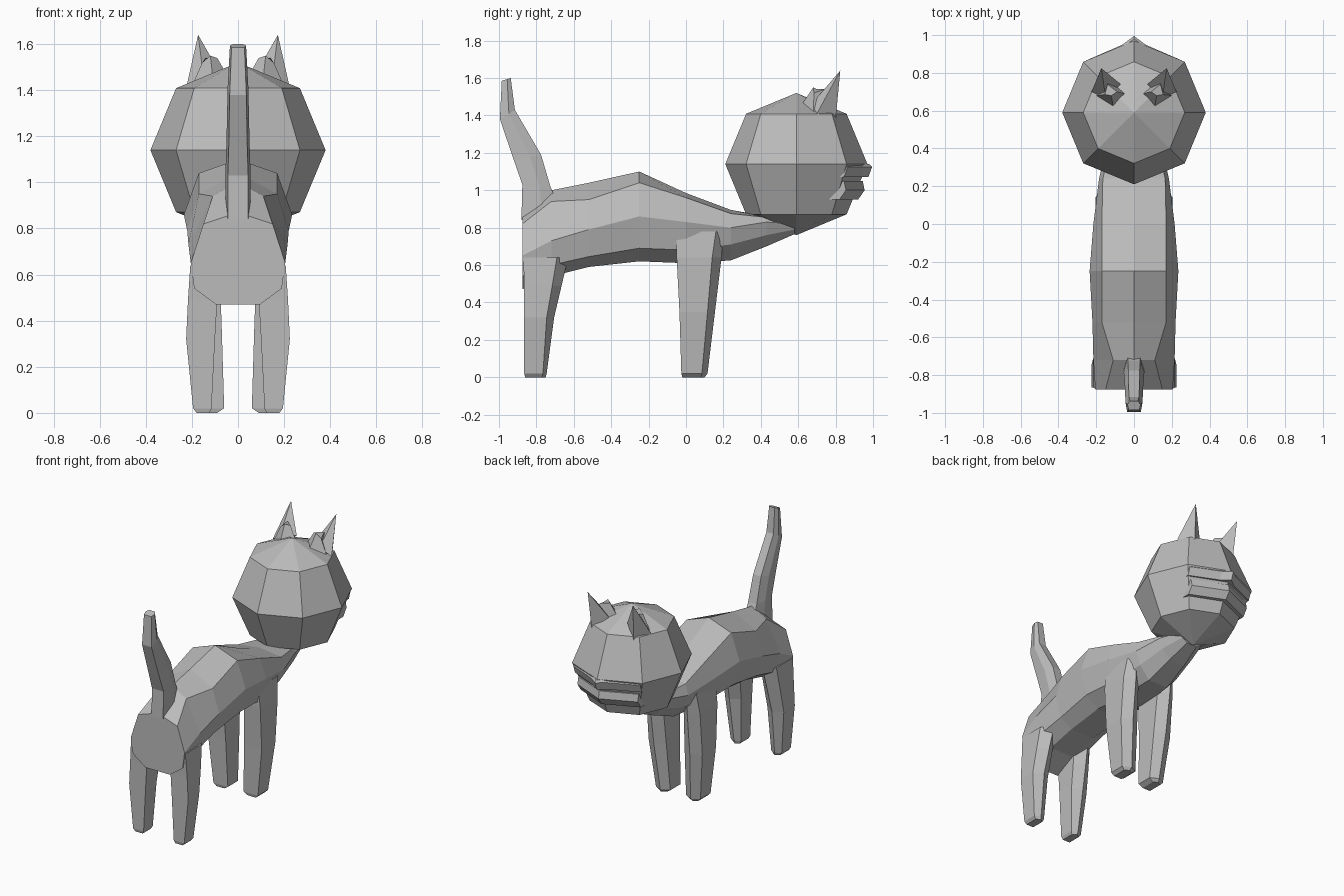
import bpy, bmesh, math

cube = bpy.data.objects.get("Cube")
if cube:
    bpy.data.objects.remove(cube, do_unlink=True)

grey = bpy.data.materials.new("plain_grey")
grey.use_nodes = True
GREY = (0.5, 0.5, 0.5, 1)
grey.diffuse_color = GREY
grey.node_tree.nodes["Principled BSDF"].inputs["Base Color"].default_value = GREY


def finish(name, bm, mirror=False):
    bmesh.ops.recalc_face_normals(bm, faces=bm.faces)
    mesh = bpy.data.meshes.new(name)
    bm.to_mesh(mesh)
    bm.free()
    mesh.materials.append(grey)
    obj = bpy.data.objects.new(name, mesh)
    bpy.context.collection.objects.link(obj)
    if mirror:
        obj.modifiers.new("Mirror", "MIRROR").use_mirror_merge = False
    return obj


def loft(name, rings, mirror=False):
    """Skin a list of equal-length closed rings and cap both ends."""
    bm = bmesh.new()
    loops = [[bm.verts.new(p) for p in ring] for ring in rings]
    for a, b in zip(loops, loops[1:]):
        for i in range(len(a)):
            j = (i + 1) % len(a)
            bm.faces.new((a[i], a[j], b[j], b[i]))
    bm.faces.new(loops[0])
    bm.faces.new(loops[-1])
    return finish(name, bm, mirror)


# Body: y, top z, shoulder x z, side x z, flank x z, belly z
def body_ring(y, top, sx, sz, wx, wz, fx, fz, belly):
    half = [(sx, y, sz), (wx, y, wz), (fx, y, fz), (fx * 0.5, y, belly)]
    return [(0, y, top)] + half + [(-x, v, z) for x, v, z in reversed(half)]


loft("body", [body_ring(*s) for s in (
    (-0.875, 0.87, 0.15, 0.82, 0.205, 0.65, 0.19, 0.54, 0.47),
    (-0.72, 1.0, 0.11, 0.94, 0.215, 0.73, 0.19, 0.60, 0.54),
    (-0.52, 1.04, 0.17, 0.95, 0.22, 0.79, 0.18, 0.645, 0.59),
    (-0.25, 1.10, 0.17, 1.04, 0.235, 0.86, 0.19, 0.69, 0.62),
    (0.0, 0.985, 0.17, 0.96, 0.215, 0.83, 0.18, 0.68, 0.61),
    (0.24, 0.895, 0.165, 0.875, 0.185, 0.80, 0.15, 0.71, 0.625),
    (0.43, 0.86, 0.12, 0.855, 0.14, 0.83, 0.12, 0.76, 0.70),
    (0.58, 0.84, 0.08, 0.84, 0.1, 0.82, 0.08, 0.79, 0.765),
)])


# Legs: bevelled along the front edge
def leg_ring(z, inner, outer, back, front, bevel):
    mid = (inner + outer) / 2
    return [(inner, back, z), (outer, back, z), (outer, front - bevel, z),
            (mid, front, z), (inner, front - bevel, z)]


loft("front_legs", [leg_ring(*s) for s in (
    (0.0, 0.09, 0.15, -0.02, 0.10, 0.02),
    (0.02, 0.06, 0.17, -0.025, 0.115, 0.03),
    (0.35, 0.07, 0.205, -0.035, 0.155, 0.04),
    (0.64, 0.08, 0.205, -0.05, 0.19, 0.05),
    (0.78, 0.10, 0.19, -0.05, 0.20, 0.04),
)], mirror=True)

loft("hind_legs", [leg_ring(*s) for s in (
    (0.0, 0.125, 0.18, -0.86, -0.75, 0.02),
    (0.02, 0.115, 0.195, -0.865, -0.745, 0.02),
    (0.32, 0.10, 0.225, -0.865, -0.705, 0.04),
    (0.49, 0.09, 0.217, -0.865, -0.665, 0.05),
    (0.64, 0.08, 0.207, -0.87, -0.63, 0.06),
)], mirror=True)


# Tail: leaning six-sided tube
def tail_ring(w, back, back_z, front, front_z):
    my = back + (front - back) * 0.6
    mz = back_z + (front_z - back_z) * 0.6
    return [(-w * 0.8, back, back_z), (w * 0.8, back, back_z), (w, my, mz),
            (w * 0.6, front, front_z), (-w * 0.6, front, front_z), (-w, my, mz)]


loft("tail", [tail_ring(*s) for s in (
    (0.055, -0.88, 0.84, -0.70, 0.96),
    (0.055, -0.875, 1.03, -0.725, 1.02),
    (0.05, -0.92, 1.16, -0.775, 1.19),
    (0.045, -0.995, 1.38, -0.915, 1.43),
    (0.035, -0.985, 1.585, -0.937, 1.6),
)])

# Head: faceted ball
bm = bmesh.new()
bmesh.ops.create_uvsphere(bm, u_segments=8, v_segments=4, radius=0.38)
head = finish("head", bm)
head.location = (0, 0.59, 1.14)


# Lips: two bands wrapping the face
def lip(name, plan, section):
    full = [(-x, y) for x, y in reversed(plan[1:])] + plan
    loft(name, [[(x, y + dy, z) for dy, z in section] for x, y in full])


lip("upper_lip", [(0, 0.995), (0.06, 0.95), (0.255, 0.865)],
    [(-0.1, 1.14), (-0.015, 1.14), (0, 1.125), (-0.02, 1.07), (-0.1, 1.07)])
lip("lower_lip", [(0, 0.955), (0.23, 0.855)],
    [(-0.1, 1.05), (-0.01, 1.05), (0, 1.0), (-0.035, 0.95), (-0.1, 0.95)])


# Ears: pointed blade with a low lobe on the inner rear side
def pyramid(name, base, tip):
    bm = bmesh.new()
    ring = [bm.verts.new(p) for p in base]
    top = bm.verts.new(tip)
    for i, v in enumerate(ring):
        bm.faces.new((v, ring[(i + 1) % len(ring)], top))
    bm.faces.new(ring)
    return finish(name, bm, mirror=True)


pyramid("ears", [(0.225, 0.70, 1.41), (0.15, 0.67, 1.46), (0.07, 0.74, 1.46),
                 (0.16, 0.80, 1.38)], (0.173, 0.825, 1.64))
loft("ear_lobes", [
    [(0.20, 0.68, 1.42), (0.11, 0.62, 1.46), (0.05, 0.69, 1.47), (0.14, 0.77, 1.42)],
    [(0.155, 0.685, 1.52), (0.12, 0.68, 1.55), (0.09, 0.70, 1.54), (0.14, 0.74, 1.54)],
], mirror=True)
